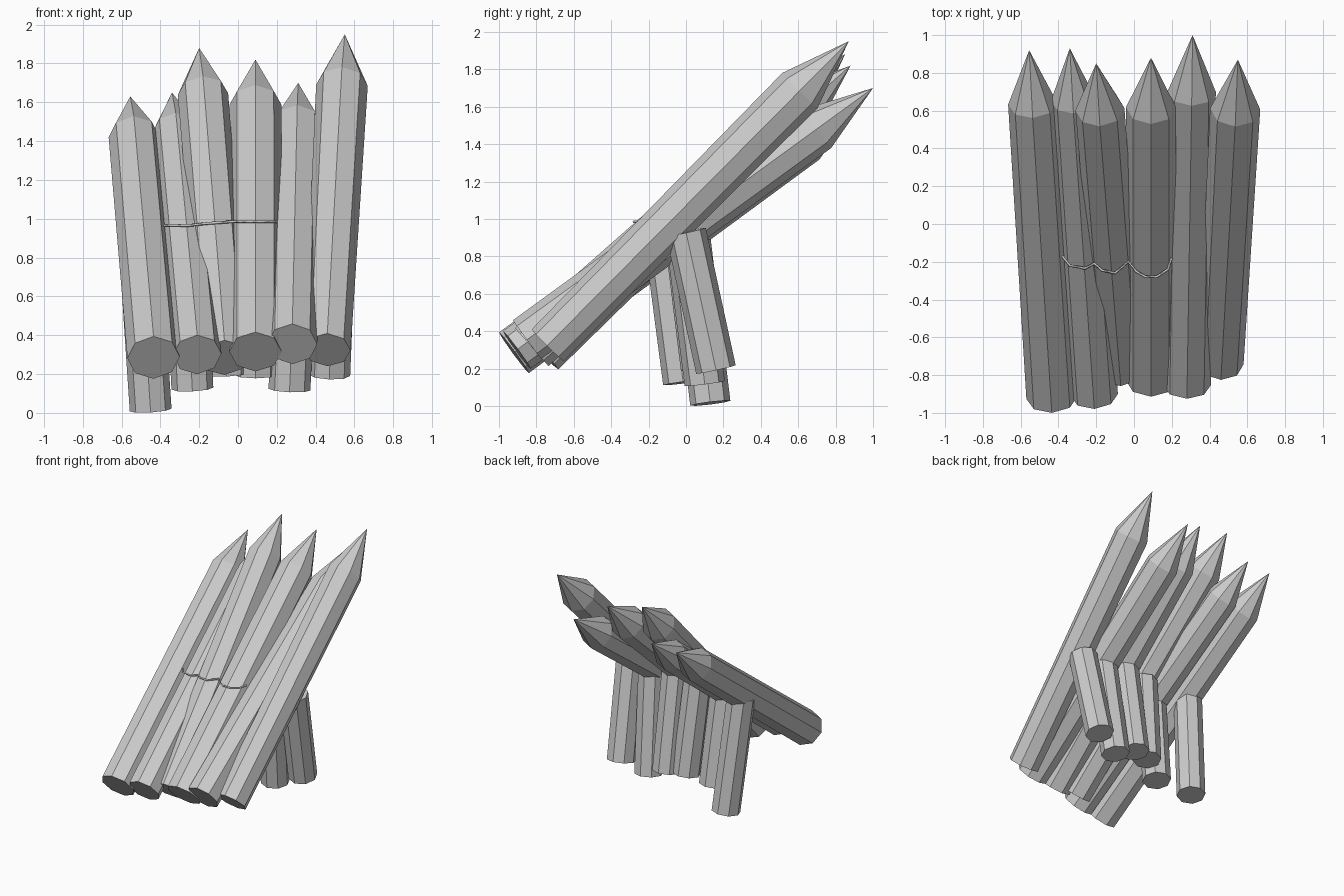
import bpy, bmesh, math
from mathutils import Vector

if "Cube" in bpy.data.objects:
    bpy.data.objects.remove(bpy.data.objects["Cube"])

SIDES = 8


def log(name, base, end, r0, r1, tip=0.0):
    """Eight-sided log from base to end; the last 'tip' of its length is a point."""
    base, end = Vector(base), Vector(end)
    axis = (end - base).normalized()
    side = (Vector((1, 0, 0)) - axis * axis.x).normalized()
    up = axis.cross(side)
    bm = bmesh.new()

    def ring(centre, r):
        return [bm.verts.new(centre + r * (side * math.cos(a) + up * math.sin(a)))
                for a in (2 * math.pi * i / SIDES for i in range(SIDES))]

    low = ring(base, r0)
    high = ring(end - axis * tip, r1)
    bm.faces.new(low[::-1])
    for i in range(SIDES):
        j = (i + 1) % SIDES
        bm.faces.new((low[i], low[j], high[j], high[i]))
    if tip:
        apex = bm.verts.new(end)
        for i in range(SIDES):
            bm.faces.new((high[i], high[(i + 1) % SIDES], apex))
    else:
        bm.faces.new(high)
    bmesh.ops.recalc_face_normals(bm, faces=bm.faces[:])
    mesh = bpy.data.meshes.new(name)
    bm.to_mesh(mesh)
    bm.free()
    bpy.context.collection.objects.link(bpy.data.objects.new(name, mesh))


# Slanted sharpened stakes: base centre, tip, base radius, shoulder radius, point length
stakes = [
    ((-0.435, -0.92, 0.285), (-0.555, 0.92, 1.63), 0.135, 0.13, 0.35),
    ((-0.21, -0.905, 0.30), (-0.34, 0.93, 1.65), 0.125, 0.12, 0.34),
    ((-0.07, -0.77, 0.285), (-0.20, 0.85, 1.88), 0.125, 0.13, 0.34),
    ((0.09, -0.825, 0.315), (0.09, 0.88, 1.82), 0.135, 0.133, 0.35),
    ((0.28, -0.85, 0.355), (0.31, 1.00, 1.70), 0.128, 0.128, 0.37),
    ((0.46, -0.74, 0.325), (0.55, 0.87, 1.95), 0.12, 0.133, 0.37),
]
for n, s in enumerate(stakes, 1):
    log(f"stake_{n}", *s)

# Short support legs behind, with their tops buried in the stakes
legs = [
    ((-0.45, 0.13, 0.015), (-0.51, 0.02, 0.92)),
    ((-0.235, -0.015, 0.125), (-0.27, -0.11, 0.85)),
    ((-0.06, 0.08, 0.20), (-0.10, -0.01, 0.93)),
    ((0.09, 0.12, 0.195), (0.09, 0.0, 0.95)),
    ((0.265, 0.10, 0.12), (0.30, 0.00, 0.90)),
    ((0.47, 0.16, 0.195), (0.50, 0.00, 0.93)),
]
for n, (b, e) in enumerate(legs, 1):
    log(f"support_leg_{n}", b, e, 0.108, 0.108)

# Thin cord lying across the three middle stakes
cord = [(-0.38, -0.17, 0.965), (-0.34, -0.22, 0.965), (-0.26, -0.235, 0.965),
        (-0.21, -0.21, 0.97), (-0.17, -0.245, 0.975), (-0.10, -0.26, 0.98),
        (-0.03, -0.20, 0.985), (0.01, -0.25, 0.985), (0.06, -0.28, 0.985),
        (0.12, -0.28, 0.985), (0.18, -0.24, 0.985), (0.20, -0.18, 0.985)]
curve = bpy.data.curves.new("cord", 'CURVE')
curve.dimensions = '3D'
curve.bevel_depth = 0.007
curve.bevel_resolution = 0
spline = curve.splines.new('POLY')
spline.points.add(len(cord) - 1)
for p, co in zip(spline.points, cord):
    p.co = (*co, 1)
bpy.context.collection.objects.link(bpy.data.objects.new("cord", curve))
